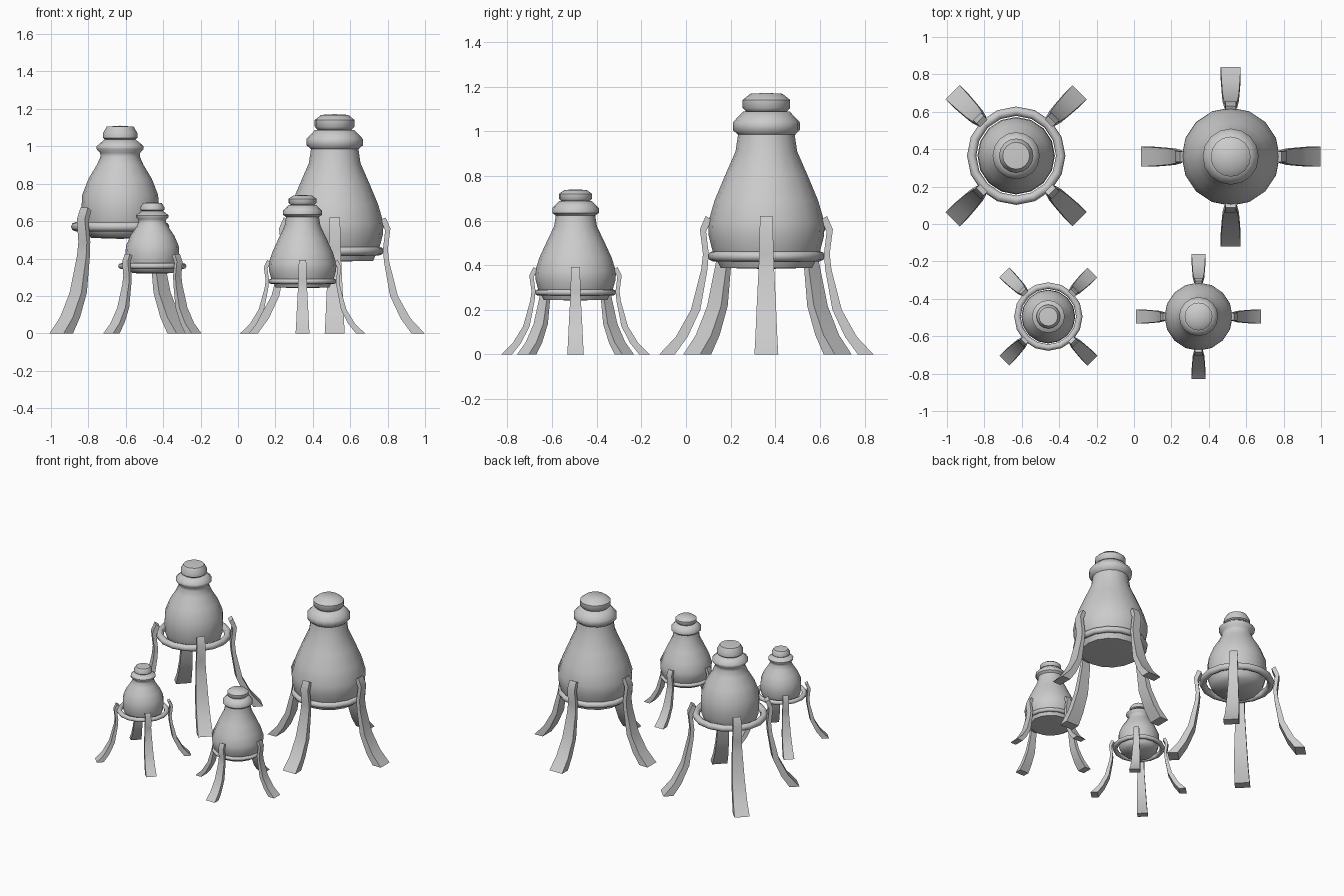
import bpy, bmesh, math
from mathutils import Matrix, Vector

cube = bpy.data.objects.get("Cube")
if cube:
    bpy.data.objects.remove(cube, do_unlink=True)

grey = bpy.data.materials.new("plain_grey")
grey.use_nodes = True
grey.diffuse_color = (0.6, 0.6, 0.6, 1)
grey.node_tree.nodes["Principled BSDF"].inputs["Base Color"].default_value = (0.6, 0.6, 0.6, 1)

SIDES = 16


def finish(name, bm, centre, scale, angle=50):
    bmesh.ops.recalc_face_normals(bm, faces=bm.faces)
    mesh = bpy.data.meshes.new(name)
    bm.transform(Matrix.Diagonal(Vector((scale[0], scale[0], scale[1], 1))))
    bm.to_mesh(mesh)
    bm.free()
    mesh.materials.append(grey)
    obj = bpy.data.objects.new(name, mesh)
    obj.location = (*centre, 0)
    bpy.context.collection.objects.link(obj)
    bpy.ops.object.select_all(action='DESELECT')
    obj.select_set(True)
    bpy.context.view_layer.objects.active = obj
    bpy.ops.object.shade_smooth_by_angle(angle=math.radians(angle))


def lathe(profile, closed=False):
    """Turn (radius, height) points around the vertical axis."""
    bm = bmesh.new()
    verts = [bm.verts.new((r, 0, z)) for r, z in profile]
    pairs = list(zip(verts, verts[1:] + verts[:1]))
    edges = [bm.edges.new(p) for p in (pairs if closed else pairs[:-1])]
    bmesh.ops.spin(bm, geom=verts + edges, cent=(0, 0, 0), axis=(0, 0, 1),
                   angle=math.tau, steps=SIDES)
    bmesh.ops.remove_doubles(bm, verts=bm.verts, dist=0.0001)
    return bm


def ring(radius, tube, z):
    return lathe([(radius + tube * math.cos(i * math.tau / 8),
                   z + tube * math.sin(i * math.tau / 8)) for i in range(8)], closed=True)


# Leg sections: outer radius, inner radius, outer height, inner height, width
LEG = [(0.272, 0.245, 0.62, 0.605, 0.056), (0.298, 0.270, 0.56, 0.55, 0.06),
       (0.284, 0.258, 0.45, 0.45, 0.064), (0.292, 0.264, 0.38, 0.38, 0.070),
       (0.338, 0.296, 0.20, 0.20, 0.088), (0.405, 0.352, 0.08, 0.08, 0.098),
       (0.480, 0.410, 0, 0, 0.107)]


def leg(angle, stretch):
    bm = bmesh.new()
    rows = []
    for outer, inner, zo, zi, w in LEG:
        corners = [(outer, -w / 2, zo), (outer, w / 2, zo), (inner, w / 2, zi), (inner, -w / 2, zi)]
        rows.append([bm.verts.new((x, y, z * stretch)) for x, y, z in corners])
    for a, b in zip(rows, rows[1:]):
        for i in range(4):
            j = (i + 1) % 4
            bm.faces.new((a[i], a[j], b[j], b[i]))
    bm.faces.new(rows[0])
    bm.faces.new(rows[-1])
    bm.transform(Matrix.Rotation(angle, 4, 'Z'))
    return bm


SLIM = dict(
    body=[(0, 0.505), (0.155, 0.51), (0.185, 0.545), (0.203, 0.60), (0.207, 0.67), (0.203, 0.74),
          (0.170, 0.825), (0.125, 0.90), (0.105, 0.945), (0.107, 0.965), (0.126, 0.985),
          (0.126, 1.0), (0.085, 1.035), (0, 1.035)],
    cap=[(0, 1.025), (0.07, 1.028), (0.092, 1.045), (0.092, 1.07), (0.072, 1.105), (0, 1.11)],
    ring=(0.238, 0.025, 0.57), turn=math.pi / 4, stretch=1.085)
WIDE = dict(
    body=[(0, 0.383), (0.205, 0.388), (0.240, 0.46), (0.258, 0.53), (0.261, 0.59), (0.232, 0.69),
          (0.186, 0.80), (0.138, 0.91), (0.127, 0.985), (0.150, 1.005), (0.150, 1.04),
          (0.105, 1.088), (0, 1.088)],
    cap=[(0, 1.08), (0.085, 1.082), (0.107, 1.105), (0.107, 1.14), (0.072, 1.168), (0, 1.172)],
    ring=(0.239, 0.023, 0.44), turn=0, stretch=1)

BIG, SMALL = (1, 1), (0.695, 0.631)


def pot(label, kind, centre, scale):
    finish(label + "_body", lathe(kind["body"]), centre, scale)
    finish(label + "_cap", lathe(kind["cap"]), centre, scale)
    finish(label + "_ring", ring(*kind["ring"]), centre, scale)
    for i in range(4):
        finish(f"{label}_leg_{i + 1}", leg(kind["turn"] + i * math.pi / 2, kind["stretch"]),
               centre, scale)


pot("large_slim_pot", SLIM, (-0.63, 0.365), BIG)
pot("large_wide_pot", WIDE, (0.517, 0.36), BIG)
pot("small_slim_pot", SLIM, (-0.458, -0.495), SMALL)
pot("small_wide_pot", WIDE, (0.345, -0.495), SMALL)
